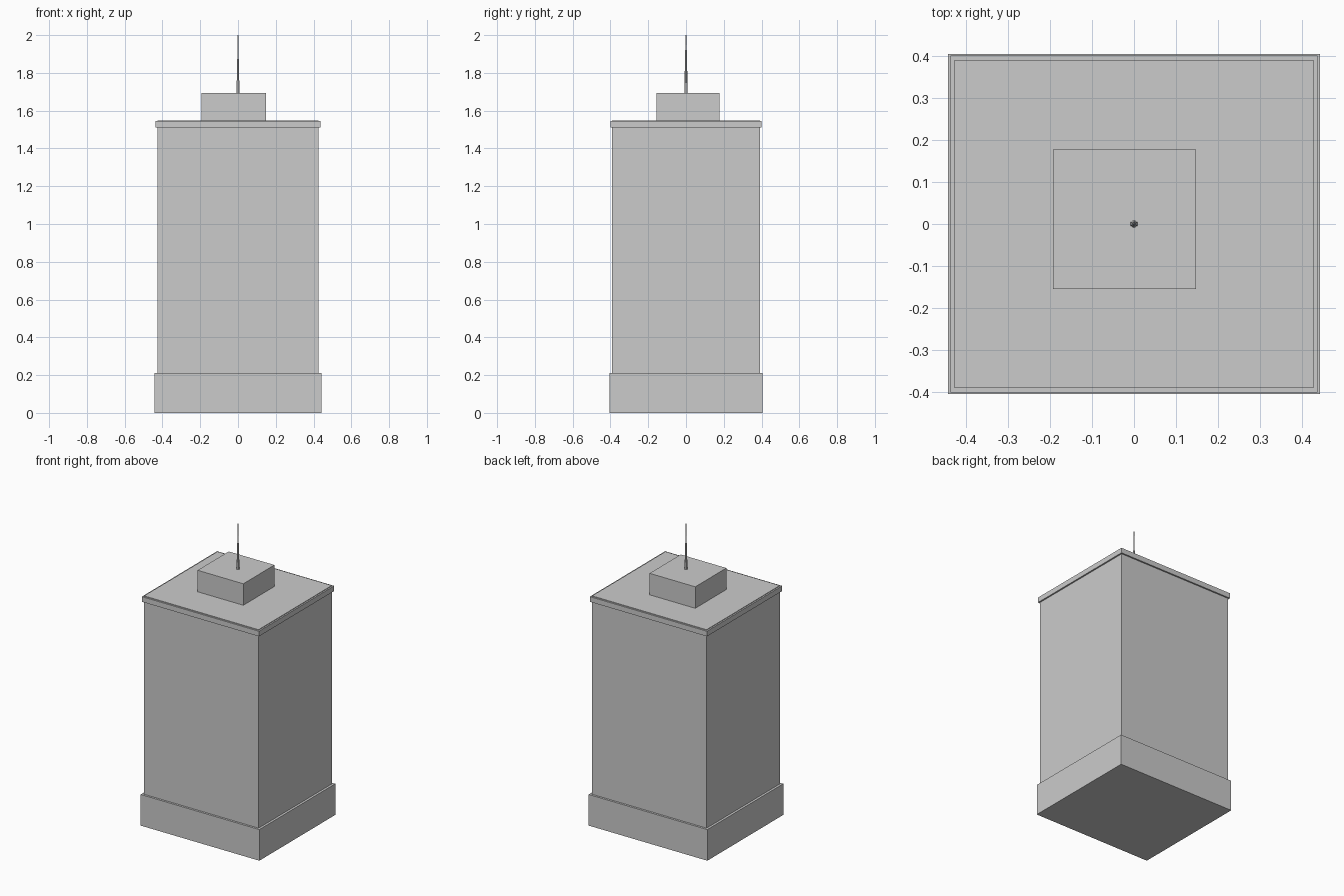
import bpy, bmesh
from mathutils import Matrix

cube = bpy.data.objects.get("Cube")
if cube:
    bpy.data.objects.remove(cube, do_unlink=True)

grey = bpy.data.materials.new("light grey")
grey.use_nodes = True
colour = (0.6, 0.6, 0.6, 1)
grey.diffuse_color = colour
grey.node_tree.nodes["Principled BSDF"].inputs["Base Color"].default_value = colour


def add_object(name, bm):
    mesh = bpy.data.meshes.new(name)
    bmesh.ops.recalc_face_normals(bm, faces=bm.faces)
    bm.to_mesh(mesh)
    bm.free()
    mesh.materials.append(grey)
    obj = bpy.data.objects.new(name, mesh)
    bpy.context.collection.objects.link(obj)
    return obj


def box(name, x, y, z):
    """Box from (low, high) spans on each axis."""
    bm = bmesh.new()
    bmesh.ops.create_cube(bm, size=1)
    for v in bm.verts:
        v.co = [span[c > 0] for span, c in zip((x, y, z), v.co)]
    return add_object(name, bm)


def centred_box(name, half_x, half_y, z):
    return box(name, (-half_x, half_x), (-half_y, half_y), z)


# Tower: plinth, shaft that just pokes through the cornice, and cornice
centred_box("plinth", 0.443, 0.405, (0, 0.21))
centred_box("tower_shaft", 0.427, 0.391, (0.21, 1.549))
centred_box("cornice", 0.437, 0.401, (1.51, 1.545))

# Off-centre plant room on the roof
box("roof_plant_room", (-0.193, 0.148), (-0.155, 0.177), (1.545, 1.694))

# Antenna in narrowing six-sided sections: bottom, top, lower and upper radius
sections = [(1.694, 1.84, 0.009, 0.006),
            (1.84, 1.92, 0.005, 0.004),
            (1.92, 2.0, 0.003, 0.002)]
bm = bmesh.new()
for low, high, r_low, r_high in sections:
    bmesh.ops.create_cone(bm, cap_ends=True, segments=6, radius1=r_low,
                          radius2=r_high, depth=high - low,
                          matrix=Matrix.Translation((0, 0, (low + high) / 2)))
add_object("antenna", bm)
